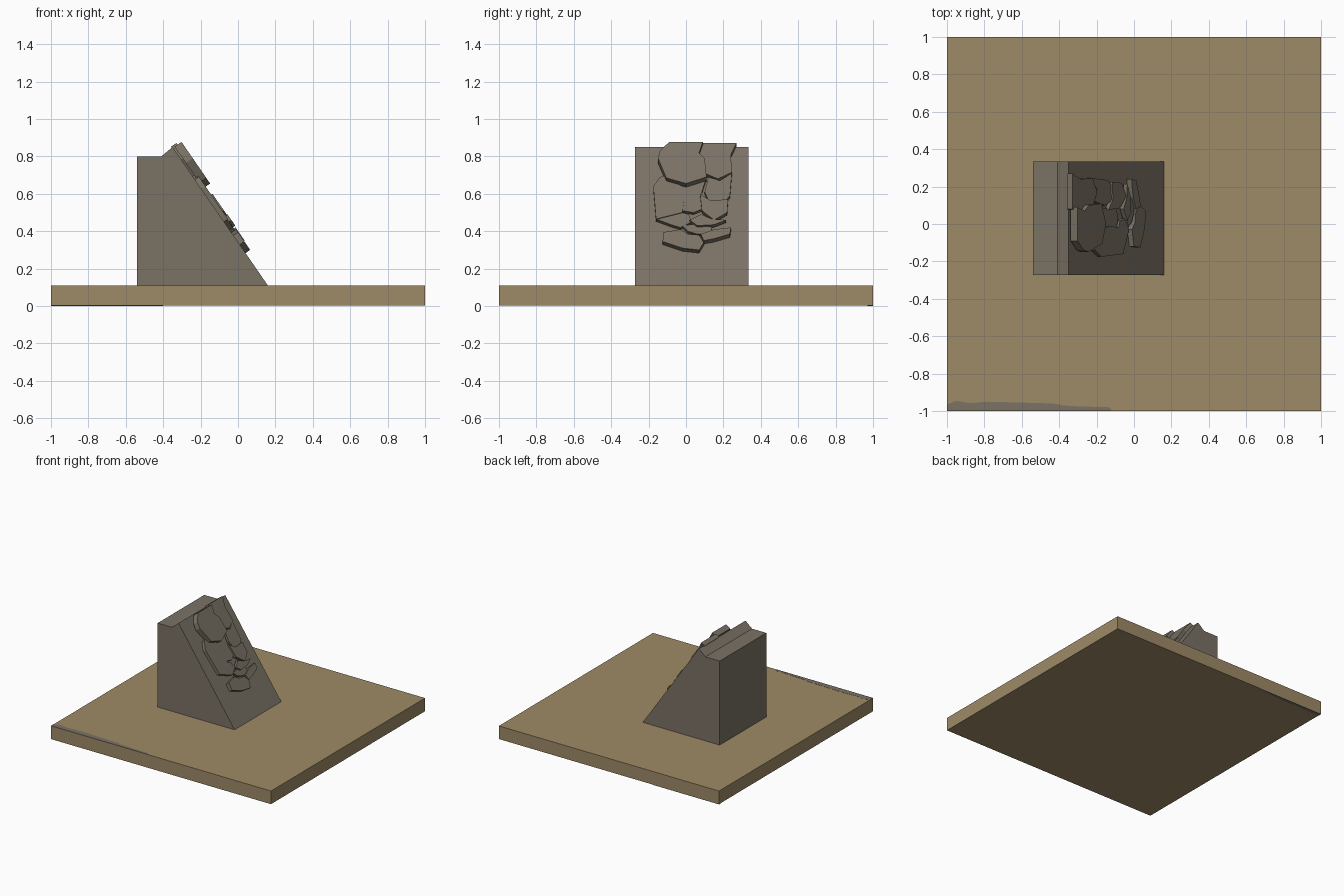
import bpy, bmesh, math
from mathutils import Vector

if "Cube" in bpy.data.objects:
    bpy.data.objects.remove(bpy.data.objects["Cube"])


def material(name, rgb):
    m = bpy.data.materials.new(name)
    m.diffuse_color = (*rgb, 1)
    m.use_nodes = True
    m.node_tree.nodes["Principled BSDF"].inputs["Base Color"].default_value = m.diffuse_color
    return m


SAND = material("sand tan", (0.345, 0.256, 0.136))
STONE = material("stone grey brown", (0.195, 0.168, 0.130))


def prism(name, ring, shift, mat):
    """Closed prism from a ring of points swept along a vector."""
    bm = bmesh.new()
    a = [bm.verts.new(p) for p in ring]
    b = [bm.verts.new(Vector(p) + Vector(shift)) for p in ring]
    bm.faces.new(a)
    bm.faces.new(b[::-1])
    n = len(a)
    for i in range(n):
        bm.faces.new((a[i], b[i], b[(i + 1) % n], a[(i + 1) % n]))
    bmesh.ops.recalc_face_normals(bm, faces=bm.faces)
    me = bpy.data.meshes.new(name)
    bm.to_mesh(me)
    bm.free()
    ob = bpy.data.objects.new(name, me)
    bpy.context.collection.objects.link(ob)
    me.materials.append(mat)
    return ob


# square ground tile
prism("ground_tile", [(-1, -1, .002), (1, -1, .002), (1, 1, .002), (-1, 1, .002)],
      (0, 0, .108), SAND)

# bare stone patch at the front edge of the tile, and one under the back edge
edge = [(-1, -1), (-.12, -1), (-.13, -.98), (-.3, -.975), (-.38, -.97), (-.43, -.96),
        (-.6, -.955), (-.78, -.95), (-.88, -.958), (-.95, -.945), (-1, -.965)]
prism("stone_patch_top", [(x, y, .109) for x, y in edge], (0, 0, .002), STONE)
prism("stone_patch_under", [(-1, 1, 0), (-.4, 1, 0), (-.55, .975, 0), (-1, .97, 0)],
      (0, 0, .003), STONE)

# cliff wedge with a notched top
profile = [(-.54, .105), (.163, .105), (-.35, .85), (-.41, .80), (-.54, .80)]
prism("cliff_wedge", [(x, -.272, z) for x, z in profile], (0, .606, 0), STONE)

# the slope's outward direction
slope = Vector((.745, 0, .513)).normalized()


def slab(name, outline, out, thick):
    """Rock plate: outline as (y, z) of its outer face, lifted off the slope."""
    ring = []
    for y, z in outline:
        x = -.35 + (out - (z - .85) * slope.z) / slope.x
        ring.append((x, y, z))
    return prism(name, ring, -slope * thick, STONE)


# cracked rock plates on the slope, from top to bottom
slab("plate_top_left", [(-.09, .877), (.09, .877), (.07, .82), (.10, .79), (.11, .69),
                        (0, .655), (-.105, .685), (-.15, .79), (-.14, .83)], .055, .045)
slab("plate_top_right", [(.08, .872), (.27, .872), (.24, .81), (.245, .715), (.17, .68),
                         (.10, .71), (.06, .80)], .030, .035)
slab("plate_middle_left", [(-.175, .64), (-.14, .69), (-.05, .71), (-.01, .57),
                           (-.02, .50), (-.16, .465)], .026, .032)
slab("plate_middle", [(-.05, .70), (.11, .69), (.085, .61), (.09, .52), (.04, .50),
                      (-.02, .51), (-.01, .57)], .020, .03)
slab("plate_low_left", [(-.16, .465), (-.02, .50), (.015, .49), (.03, .45),
                        (-.03, .42), (-.08, .435)], .022, .03)
slab("plate_middle_right", [(.10, .61), (.12, .69), (.18, .67), (.245, .71), (.235, .59),
                            (.19, .535), (.12, .565)], .024, .03)
slab("plate_small_right", [(.075, .60), (.13, .565), (.225, .57), (.22, .50),
                           (.15, .46), (.085, .51)], .034, .025)
slab("plate_small_middle", [(.02, .46), (.08, .49), (.14, .465), (.215, .46),
                            (.15, .435), (.06, .43)], .038, .025)
slab("plate_pebble", [(-.02, .43), (.06, .44), (.14, .42), (.13, .385), (.06, .385),
                      (.01, .40)], .024, .03)
slab("plate_bottom_left", [(-.12, .395), (-.03, .41), (.01, .385), (.07, .38), (.095, .34),
                           (.07, .30), (-.02, .31), (-.125, .345)], .030, .036)
slab("plate_bottom_right", [(.08, .385), (.15, .41), (.24, .42), (.235, .385),
                            (.15, .36), (.095, .35)], .034, .032)
